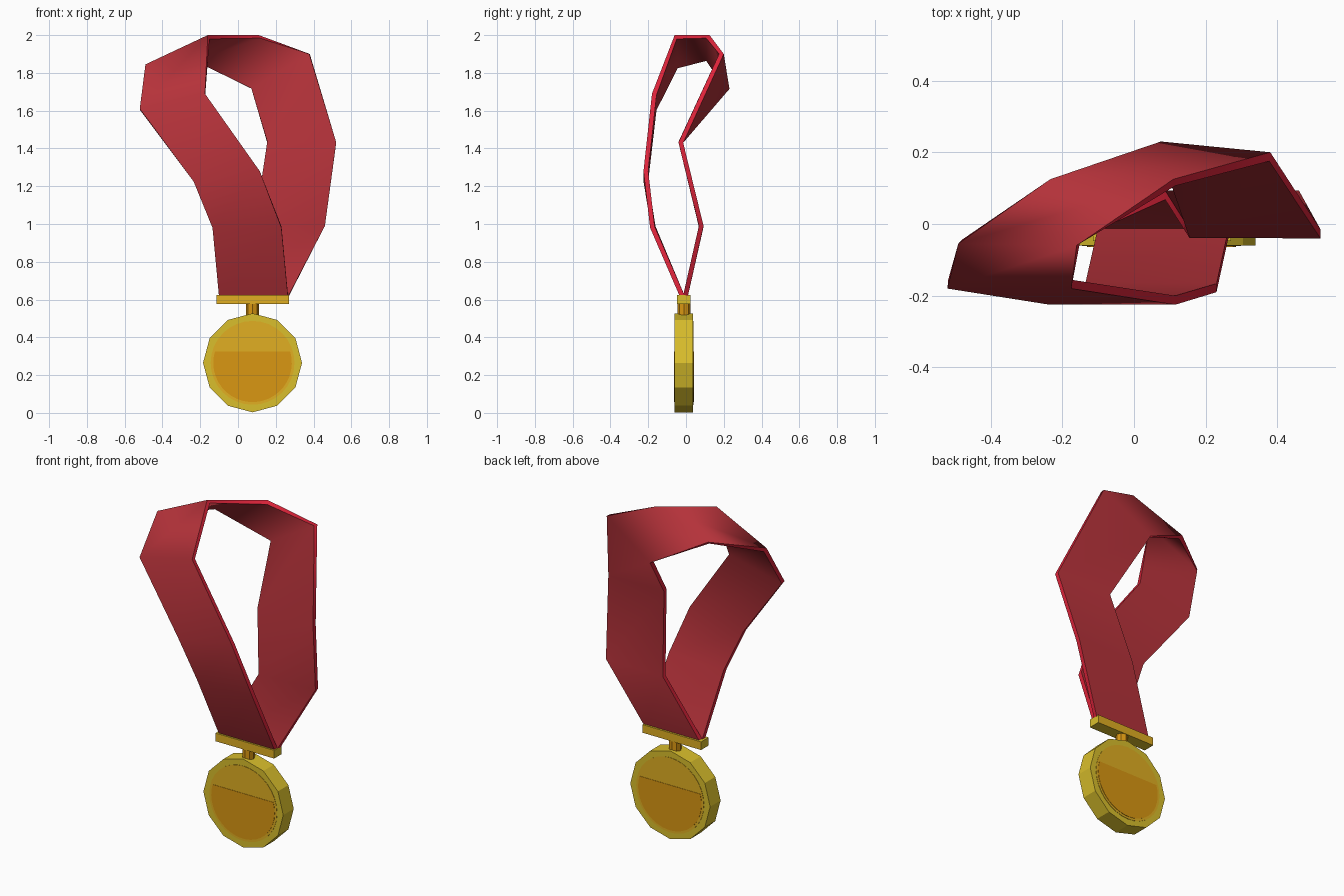
import bpy, bmesh, math
from mathutils import Vector

if "Cube" in bpy.data.objects:
    bpy.data.objects.remove(bpy.data.objects["Cube"])

def material(name, rgb):
    m = bpy.data.materials.new(name)
    m.diffuse_color = (*rgb, 1)
    m.use_nodes = True
    m.node_tree.nodes["Principled BSDF"].inputs["Base Color"].default_value = m.diffuse_color
    return m

RED = material("ribbon red", (0.46, 0.032, 0.042))
BRIGHT = material("ribbon edge red", (0.72, 0.017, 0.042))
YELLOW = material("yellow gold", (0.70, 0.52, 0.025))
GOLD = material("warm gold", (0.75, 0.43, 0.016))
ORANGE = material("orange gold", (0.70, 0.31, 0.006))

def finish(bm, name, mats):
    bmesh.ops.recalc_face_normals(bm, faces=bm.faces)
    me = bpy.data.meshes.new(name)
    bm.to_mesh(me)
    bm.free()
    for m in mats:
        me.materials.append(m)
    ob = bpy.data.objects.new(name, me)
    bpy.context.collection.objects.link(ob)
    return ob

def prism(name, outline, y0, y1, mats):
    """Extrude an x-z outline along y; second material goes on the caps."""
    bm = bmesh.new()
    a = [bm.verts.new((x, y0, z)) for x, z in outline]
    b = [bm.verts.new((x, y1, z)) for x, z in outline]
    caps = [bm.faces.new(a), bm.faces.new(b)]
    for i in range(len(a)):
        j = (i + 1) % len(a)
        bm.faces.new((a[i], a[j], b[j], b[i]))
    for f in caps:
        f.material_index = len(mats) - 1
    return finish(bm, name, mats)

CX, CY, CZ = 0.077, -0.011, 0.265

def arc(r, n, start=0.0, end=2 * math.pi, closed=True):
    k = n if closed else n - 1
    return [(CX + r * math.cos(start + (end - start) * i / k),
             CZ + r * math.sin(start + (end - start) * i / k)) for i in range(n)]

# Medal disc, twelve flat sides
prism("medal_disc", arc(0.262, 12), CY - 0.049, CY + 0.049, [YELLOW])

# Thin two-tone fields on both faces
for side, s in (("front", -1), ("back", 1)):
    y = CY + s * 0.048
    prism(side + "_field", arc(0.222, 32), y, y + s * 0.003, [GOLD])
    tilt = math.asin(0.06 / 0.208)
    prism(side + "_lower_field", arc(0.208, 24, math.pi - tilt, 2 * math.pi + tilt, False),
          y, y + s * 0.005, [ORANGE])

# Clasp bar above the medal
prism("clasp_bar", [(-0.115, 0.577), (0.27, 0.577), (0.27, 0.625), (-0.115, 0.625)],
      CY - 0.036, CY + 0.034, [YELLOW, GOLD])

# Short stem between disc and bar
bm = bmesh.new()
bmesh.ops.create_cone(bm, cap_ends=True, segments=8, radius1=0.034, radius2=0.034, depth=0.08)
bmesh.ops.translate(bm, verts=bm.verts, vec=(CX, CY, 0.55))
finish(bm, "stem", [ORANGE])

# Ribbon: left and right edge points of the outer surface at each fold
sections = [
    ((-0.10, -0.03, 0.61), (0.265, -0.03, 0.61)),
    ((-0.135, -0.185, 0.98), (0.23, -0.19, 0.98)),
    ((-0.235, -0.225, 1.225), (0.115, -0.225, 1.28)),
    ((-0.52, -0.18, 1.61), (-0.175, -0.18, 1.69)),
    ((-0.49, -0.055, 1.845), (-0.16, -0.06, 2.0)),
    ((-0.233, 0.125, 1.88), (0.11, 0.125, 2.0)),
    ((0.075, 0.23, 1.715), (0.38, 0.20, 1.90)),
    ((0.155, -0.015, 1.43), (0.52, -0.015, 1.43)),
    ((0.087, 0.093, 0.985), (0.46, 0.093, 0.99)),
    ((-0.10, 0.008, 0.61), (0.265, 0.008, 0.61)),
]
sections = [(Vector(a), Vector(b)) for a, b in sections]
THICK = 0.025
bm = bmesh.new()
rings = []
for i, (a, b) in enumerate(sections):
    p, q = sections[max(i - 1, 0)], sections[min(i + 1, len(sections) - 1)]
    ring = []
    for k, pt in enumerate((a, b)):
        t = (q[k] - pt).normalized() + (pt - p[k]).normalized()
        n = (b - a).cross(t).normalized()
        ring += [pt, pt - n * THICK]
    ao, ai, bo, bi = ring
    rings.append([bm.verts.new(v) for v in (ao, bo, bi, ai)])
for r, s in zip(rings, rings[1:]):
    for j in range(4):
        k = (j + 1) % 4
        f = bm.faces.new((r[j], r[k], s[k], s[j]))
        f.smooth = True
        f.material_index = j % 2          # narrow edge faces are brighter
bm.faces.new(rings[0])
bm.faces.new(rings[-1])
for e in bm.edges:                        # keep the ribbon borders crisp
    if len({f.material_index for f in e.link_faces}) > 1:
        e.smooth = False
finish(bm, "ribbon", [RED, BRIGHT])
